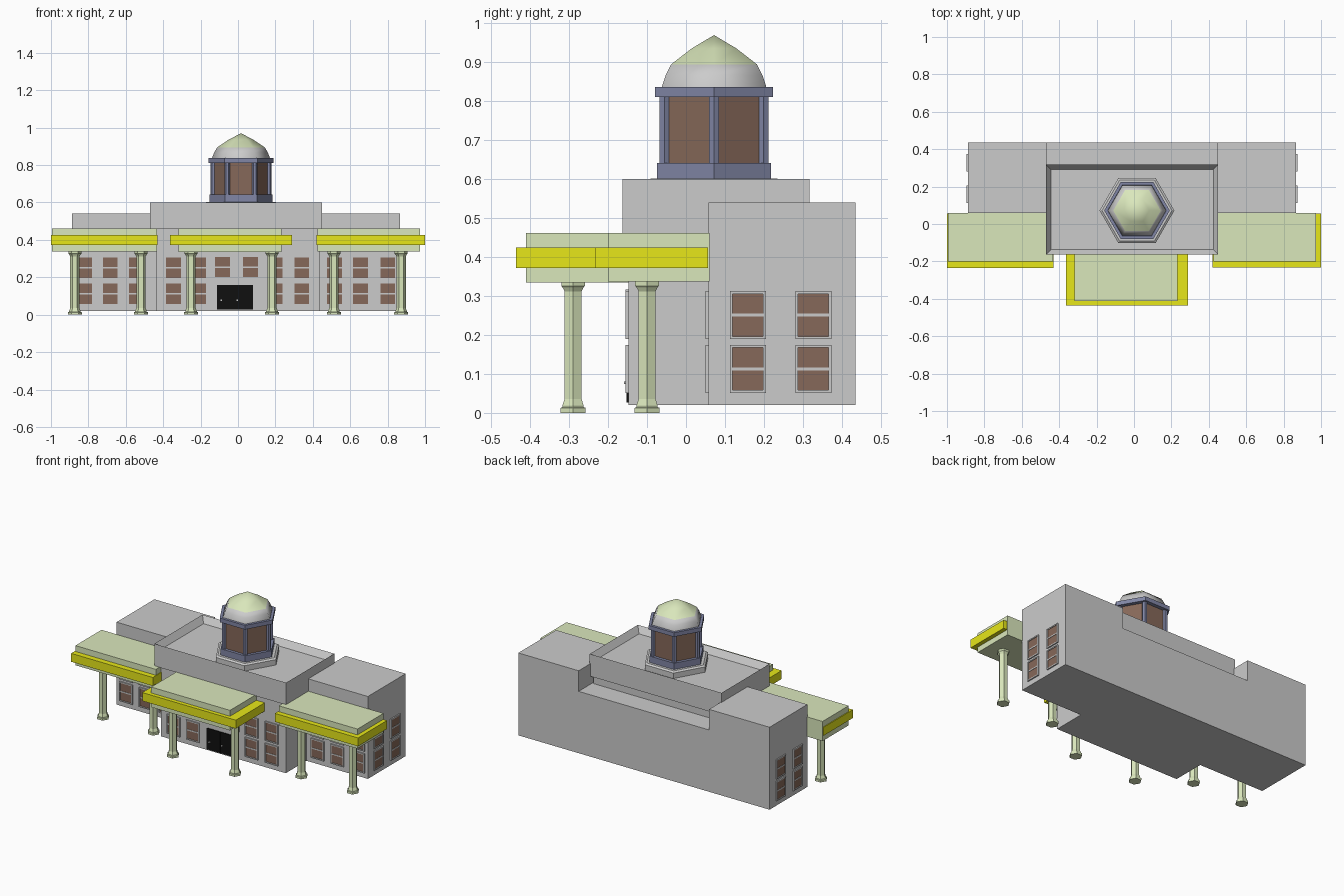
import bpy, bmesh
from math import pi, cos, sin
from mathutils import Matrix

if "Cube" in bpy.data.objects:
    bpy.data.objects.remove(bpy.data.objects["Cube"])


def material(name, rgb):
    m = bpy.data.materials.new(name)
    m.diffuse_color = (*rgb, 1)
    m.use_nodes = True
    m.node_tree.nodes["Principled BSDF"].inputs["Base Color"].default_value = m.diffuse_color
    return m


GREEN = material("pale_green", (0.70, 0.80, 0.50))
YELLOW = material("yellow", (0.80, 0.80, 0.01))
BROWN = material("brown", (0.24, 0.14, 0.10))
BLUE = material("slate_blue", (0.22, 0.24, 0.38))
BLACK = material("black", (0.005, 0.005, 0.005))


def mesh_from(bm, name, mat=None):
    bmesh.ops.recalc_face_normals(bm, faces=bm.faces)
    me = bpy.data.meshes.new(name)
    bm.to_mesh(me)
    bm.free()
    if mat:
        me.materials.append(mat)
    return me


def place(name, me, loc=(0, 0, 0), rot=0):
    ob = bpy.data.objects.new(name, me)
    ob.location = loc
    ob.rotation_euler.z = rot
    bpy.context.collection.objects.link(ob)
    return ob


def box_mesh(name, boxes, mat=None):
    """Each box is (x0, x1, y0, y1, z0, z1)."""
    bm = bmesh.new()
    for x0, x1, y0, y1, z0, z1 in boxes:
        m = Matrix.Translation(((x0 + x1) / 2, (y0 + y1) / 2, (z0 + z1) / 2))
        m = m @ Matrix.Diagonal((x1 - x0, y1 - y0, z1 - z0, 1))
        bmesh.ops.create_cube(bm, size=1, matrix=m)
    return mesh_from(bm, name, mat)


def box(name, dims, mat=None):
    return place(name, box_mesh(name, [dims], mat))


def hex_mesh(name, profile, mat=None, closed=False):
    """Six-sided turning of an (r, z) profile, corners on the x axis."""
    bm = bmesh.new()
    rings = []
    for r, z in profile:
        if r == 0:
            rings.append([bm.verts.new((0, 0, z))] * 6)
        else:
            rings.append([bm.verts.new((r * cos(i * pi / 3), r * sin(i * pi / 3), z))
                          for i in range(6)])
    pairs = list(zip(rings, rings[1:]))
    if closed:
        pairs.append((rings[-1], rings[0]))
    for a, b in pairs:
        for i in range(6):
            j = (i + 1) % 6
            bm.faces.new(dict.fromkeys((a[i], a[j], b[j], b[i])))
    if not closed:
        for ring in (rings[0], rings[-1]):
            if ring[0] is not ring[1]:
                bm.faces.new(ring)
    return mesh_from(bm, name, mat)


# Long hall: front outline with a notch between the two wings
outline = [(-.888, .02), (.866, .02), (.866, .54), (.445, .54),
           (.445, .41), (-.465, .41), (-.465, .54), (-.888, .54)]
bm = bmesh.new()
face = bm.faces.new([bm.verts.new((x, .058, z)) for x, z in outline])
ext = bmesh.ops.extrude_face_region(bm, geom=[face])
bmesh.ops.translate(bm, vec=(0, .377, 0),
                    verts=[v for v in ext["geom"] if isinstance(v, bmesh.types.BMVert)])
place("hall", mesh_from(bm, "hall"))

# Central block and its overhanging parapet with a sunken roof
box("central_block", (-.435, .437, -.148, .30, .02, .47))
bm = bmesh.new()
bm.from_mesh(box_mesh("parapet", [(-.47, .45, -.163, .317, .46, .60)]))
top = max(bm.faces, key=lambda f: f.calc_center_median().z)
bmesh.ops.inset_region(bm, faces=[top], thickness=.037)
bmesh.ops.translate(bm, vec=(0, 0, -.04), verts=top.verts)
place("parapet", mesh_from(bm, "parapet"))

# Cupola: plinth, base, panels, corner posts, ring and roof
C = (.016, .072, 0)
place("cupola_plinth", hex_mesh("cupola_plinth", [(.2, .555), (.2, .594), (.187, .602)]), C)
place("cupola_base", hex_mesh("cupola_base", [(.169, .60), (.169, .642)], BLUE), C)
place("cupola_panels", hex_mesh("cupola_panels", [(.148, .64), (.148, .815)], BROWN), C)
post = hex_mesh("cupola_post", [(.015, .64), (.015, .815)], BLUE)
for i in range(6):
    a = i * pi / 3
    place("cupola_post", post, (C[0] + .147 * cos(a), C[1] + .147 * sin(a), 0), a)
place("cupola_ring", hex_mesh("cupola_ring", [(.145, .811), (.175, .811), (.175, .837), (.157, .837)],
                              BLUE, closed=True), C)
dome = place("cupola_dome", hex_mesh("cupola_dome", [(.157, .82), (.154, .84), (.143, .868), (.127, .895)]), C)
cap = place("cupola_cap", hex_mesh("cupola_cap", [(.127, .895), (.066, .936), (0, .97)], GREEN), C)
for ob in (dome, cap):
    bpy.ops.object.select_all(action='DESELECT')
    ob.select_set(True)
    bpy.context.view_layer.objects.active = ob
    bpy.ops.object.shade_smooth_by_angle(angle=1.1)

# Porch canopies: green slab with a yellow band around it
box("left_canopy", (-.995, -.434, -.2, .06, .338, .462), GREEN)
box("left_canopy_band", (-1.0, -.43, -.235, .057, .372, .425), YELLOW)
box("right_canopy", (.425, .974, -.2, .06, .338, .462), GREEN)
box("right_canopy_band", (.42, 1.0, -.232, .057, .372, .425), YELLOW)
box("centre_canopy", (-.318, .232, -.411, -.14, .335, .462), GREEN)
box("centre_canopy_band", (-.363, .29, -.436, -.14, .372, .425), YELLOW)

# Columns
column = hex_mesh("column", [(.037, 0), (.037, .013), (.031, .015), (.031, .02), (.025, .036),
                             (.025, .312), (.031, .322), (.035, .326), (.035, .34)], GREEN)
for x, y in [(-.872, -.1), (-.519, -.1), (-.251, -.29), (.182, -.29), (.513, -.1), (.872, -.1)]:
    place("column", column, (x, y, 0))

# Windows: frame with middle bar, and a brown pane
W, H, T, D = .046, .0615, .007, .008
frame = box_mesh("window_frame", [
    (-W, -W + T, -D, .004, -H, H), (W - T, W, -D, .004, -H, H),
    (-W + T, W - T, -D, .004, -H, -H + T), (-W + T, W - T, -D, .004, H - T, H),
    (-W + T, W - T, -.006, .004, -.004, .004)])
pane = box_mesh("window_pane", [(-W + T, W - T, -.004, .003, -H + T, H - T)], BROWN)


def window(x, y, z, rot=0):
    place("window_frame", frame, (x, y, z), rot)
    place("window_pane", pane, (x, y, z), rot)


LOW, HIGH = .113, .251
for z in (LOW, HIGH):
    for x in (-.82, -.682, -.545, .516, .655, .80):
        window(x, .058, z)
    for x in (-.345, -.21, .20, .34):
        window(x, -.147, z)
    for y in (.159, .327):
        window(.866, y, z, pi / 2)
        window(-.888, y, z, -pi / 2)
for x in (-.083, .067):
    window(x, -.147, HIGH + .004)

# Double door with handles
box("door_left", (-.112, -.017, -.153, -.145, .027, .16), BLACK)
box("door_right", (-.015, .08, -.153, -.145, .027, .16), BLACK)
for x in (-.09, -.005):
    box("door_handle", (x - .004, x + .004, -.159, -.15, .074, .081))
